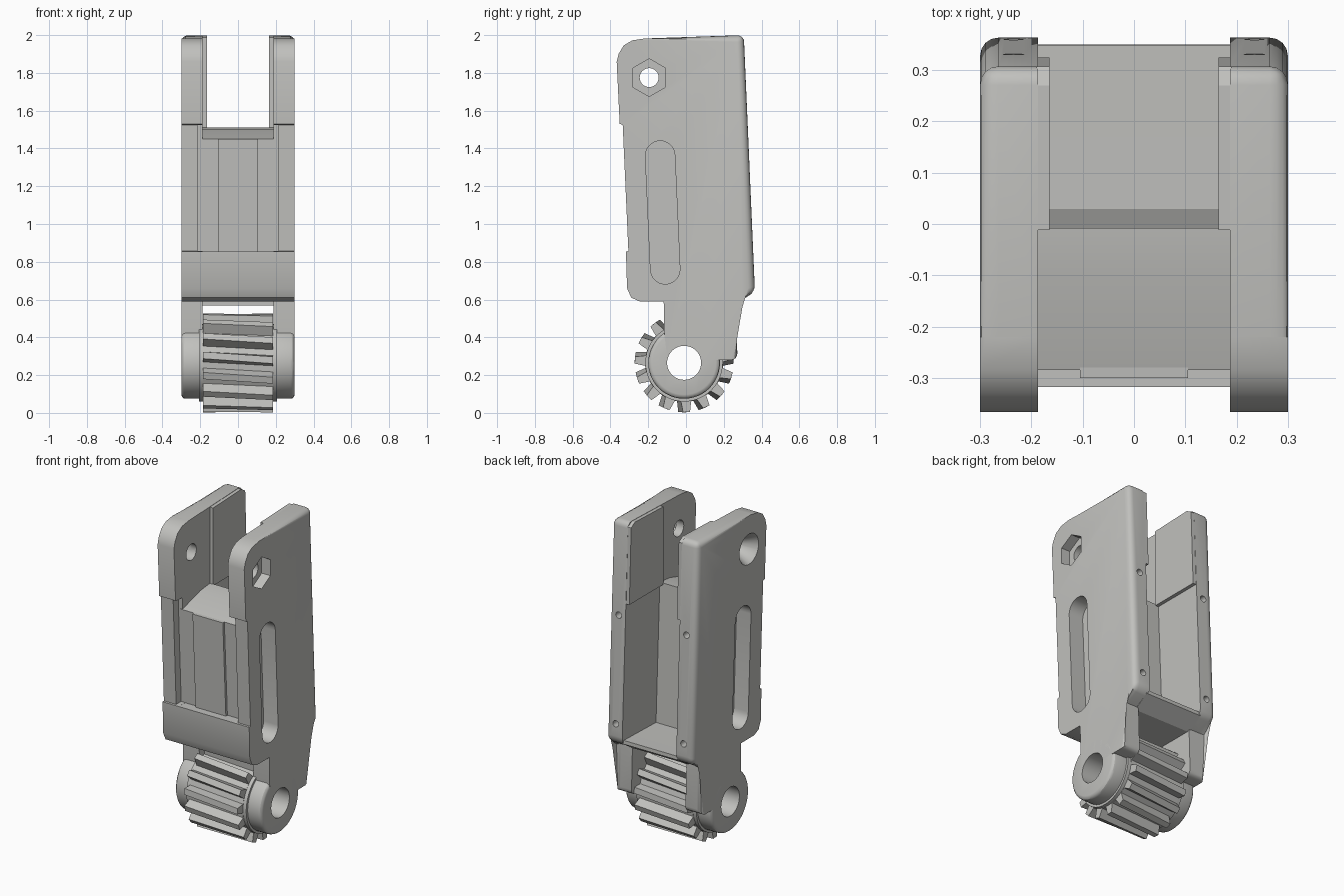
import bpy, bmesh
from math import sin, cos, pi, radians
from mathutils import Matrix, Vector

if "Cube" in bpy.data.objects:
    bpy.data.objects.remove(bpy.data.objects["Cube"], do_unlink=True)

grey = bpy.data.materials.new("light_grey")
grey.use_nodes = True
grey.diffuse_color = (0.53, 0.53, 0.51, 1)
grey.node_tree.nodes["Principled BSDF"].inputs["Base Color"].default_value = (0.53, 0.53, 0.51, 1)

AXLE = (-0.01, 0.265)
BOLT = (-0.195, 1.775)


def finish(bm, name):
    bmesh.ops.recalc_face_normals(bm, faces=bm.faces)
    mesh = bpy.data.meshes.new(name)
    bm.to_mesh(mesh)
    bm.free()
    mesh.materials.append(grey)
    obj = bpy.data.objects.new(name, mesh)
    bpy.context.collection.objects.link(obj)
    return obj


def prism(points, x0, x1):
    """Side profile (y, z) extruded along x."""
    bm = bmesh.new()
    rings = [[bm.verts.new((x, y, z)) for y, z in points] for x in (x0, x1)]
    bm.faces.new(rings[0])
    bm.faces.new(rings[1][::-1])
    n = len(points)
    for i in range(n):
        j = (i + 1) % n
        bm.faces.new((rings[0][i], rings[0][j], rings[1][j], rings[1][i]))
    return bm


def cylinder(center, r1, r2, depth, axis="Y", sides=48):
    """Cone or cylinder; rotating about Y lays it along x, about X along y."""
    bm = bmesh.new()
    m = Matrix.Translation(center) @ Matrix.Rotation(pi / 2, 4, axis)
    bmesh.ops.create_cone(bm, cap_ends=True, segments=sides, radius1=r1,
                          radius2=r2, depth=depth, matrix=m)
    return bm


def arc(cy, cz, r, a0, a1, n):
    return [(cy + r * cos(radians(a0 + (a1 - a0) * i / n)),
             cz + r * sin(radians(a0 + (a1 - a0) * i / n))) for i in range(n + 1)]


def cut(obj, *cutters):
    bpy.context.view_layer.objects.active = obj
    for bm in cutters:
        tool = finish(bm, "cutter")
        tool.hide_render = True
        mod = obj.modifiers.new("cut", "BOOLEAN")
        mod.operation, mod.solver, mod.object = "DIFFERENCE", "EXACT", tool
        bpy.ops.object.modifier_apply(modifier=mod.name)
        bpy.data.objects.remove(tool, do_unlink=True)


def bore():
    return cylinder((0, *AXLE), 0.09, 0.09, 1)


parts = []

# Side wall outline, including the lug that carries the axle
corners = [(0.306, 2.0), (0.365, 0.64), (0.273, 0.28)]
outline = [(-0.367, 1.86), (-0.357, 1.9), (-0.33, 1.945), (-0.285, 1.972), (-0.22, 1.982),
           corners[0], corners[1], (0.263, 0.58), corners[2],
           (0.1, 0.28), (-0.1, 0.3), (-0.115, 0.42), (-0.118, 0.59),
           (-0.245, 0.59), (-0.29, 0.61), (-0.312, 0.66), (-0.318, 0.855),
           (-0.305, 0.856), (-0.335, 1.525), (-0.351, 1.53)]
slot = arc(-0.137, 1.362, 0.078, 0, 180, 14) + arc(-0.11, 0.76, 0.078, 180, 360, 14)
hexagon = arc(*BOLT, 0.1, 90, 390, 5)
pocket = [(-0.45, 0.856), (-0.255, 0.856), (-0.285, 1.525), (-0.45, 1.525)]
liner = [(-0.012, 1.5), (0.325, 1.5), (0.307, 1.975), (0.27, 1.997), (-0.012, 1.987)]

for s, side in ((1, "left"), (-1, "right")):
    # Wall with rounded outer rim along the top and back
    bm = prism(outline, 0.187 * s, 0.3 * s)
    rim = []
    for e in bm.edges:
        a, b = (v.co for v in e.verts)
        outer = all(abs(abs(p.x) - 0.3) < 1e-4 for p in (a, b))
        back = all(p.y > 0.2 or p.z > 1.98 for p in (a, b))
        across = abs(a.x - b.x) > 0.05
        corner = any((a.yz - Vector(c)).length < 1e-4 for c in corners)
        if (outer and back) or (across and corner):
            rim.append(e)
    bmesh.ops.bevel(bm, geom=rim, offset=0.035, segments=4, profile=0.5, affect="EDGES")
    wall = finish(bm, side + "_wall")

    # Slot, front pocket, axle bore, bolt hole and rear pin holes
    cut(wall, prism(slot, 0.2 * s, 0.4 * s), prism(pocket, 0.15 * s, 0.215 * s), bore(),
        cylinder((0.25 * s, *BOLT), 0.05, 0.05, 0.4))
    if s > 0:
        cut(wall, prism(hexagon, 0.24, 0.4))
    else:
        cut(wall, cylinder((-0.265, *BOLT), 0.1, 0.05, 0.09))
    for z in (0.75, 1.42):
        cut(wall, cylinder((0.235 * s, 0.35, z), 0.02, 0.02, 0.14, "X", 16))
    parts.append(wall)

    # Thicker upper inner wall
    parts.append(finish(prism(liner, 0.165 * s, 0.19 * s), side + "_upper_liner"))

    # Axle boss with a rounded outer rim, and the gear flange
    bm = cylinder((0.25 * s, *AXLE), 0.19, 0.19, 0.1)
    rim = [e for e in bm.edges if all(abs(v.co.x) > 0.29 for v in e.verts)]
    bmesh.ops.bevel(bm, geom=rim, offset=0.022, segments=3, profile=0.5, affect="EDGES")
    boss = finish(bm, side + "_boss")
    cut(boss, bore())
    flange = finish(cylinder((0.193 * s, *AXLE), 0.205, 0.205, 0.028), side + "_flange")
    cut(flange, bore())
    parts += [boss, flange]

# Front block between the walls: lower band, recessed face and sloped top
block = [(-0.318, 0.855), (-0.312, 0.66), (-0.29, 0.61), (-0.245, 0.59), (0.032, 0.59),
         (-0.008, 1.51), (-0.105, 1.5), (-0.285, 1.45), (-0.255, 0.855)]
parts.append(finish(prism(block, -0.2, 0.2), "front_block"))

# Raised centre panel on the recessed face
panel = [(-0.27, 0.85), (-0.24, 0.85), (-0.27, 1.452), (-0.3, 1.45)]
parts.append(finish(prism(panel, -0.105, 0.105), "front_panel"))

# Floor of the rear cavity
floor = [(-0.1, 0.568), (0.25, 0.568), (0.35, 0.632), (0.349, 0.655), (0.0, 0.645), (-0.1, 0.645)]
parts.append(finish(prism(floor, -0.2, 0.2), "cavity_floor"))

# Gear with slightly twisted teeth
teeth = 15
profile = []
for k in range(teeth):
    mid = 270 + k * 360 / teeth
    for da, r in ((-7.5, 0.207), (-4, 0.262), (4, 0.262), (7.5, 0.207)):
        profile += arc(*AXLE, r, mid + da, mid + da, 1)[:1]
bm = prism(profile, -0.185, 0.185)
for s in (1, -1):
    bmesh.ops.rotate(bm, cent=(0, *AXLE), matrix=Matrix.Rotation(0.05 * s, 3, "X"),
                     verts=[v for v in bm.verts if v.co.x * s > 0])
gear = finish(bm, "gear")
cut(gear, bore())
parts.append(gear)

# Smooth shading on curved surfaces, sharp edges kept
bpy.ops.object.select_all(action="DESELECT")
for obj in parts:
    obj.select_set(True)
bpy.context.view_layer.objects.active = parts[0]
bpy.ops.object.shade_smooth_by_angle(angle=radians(30))
